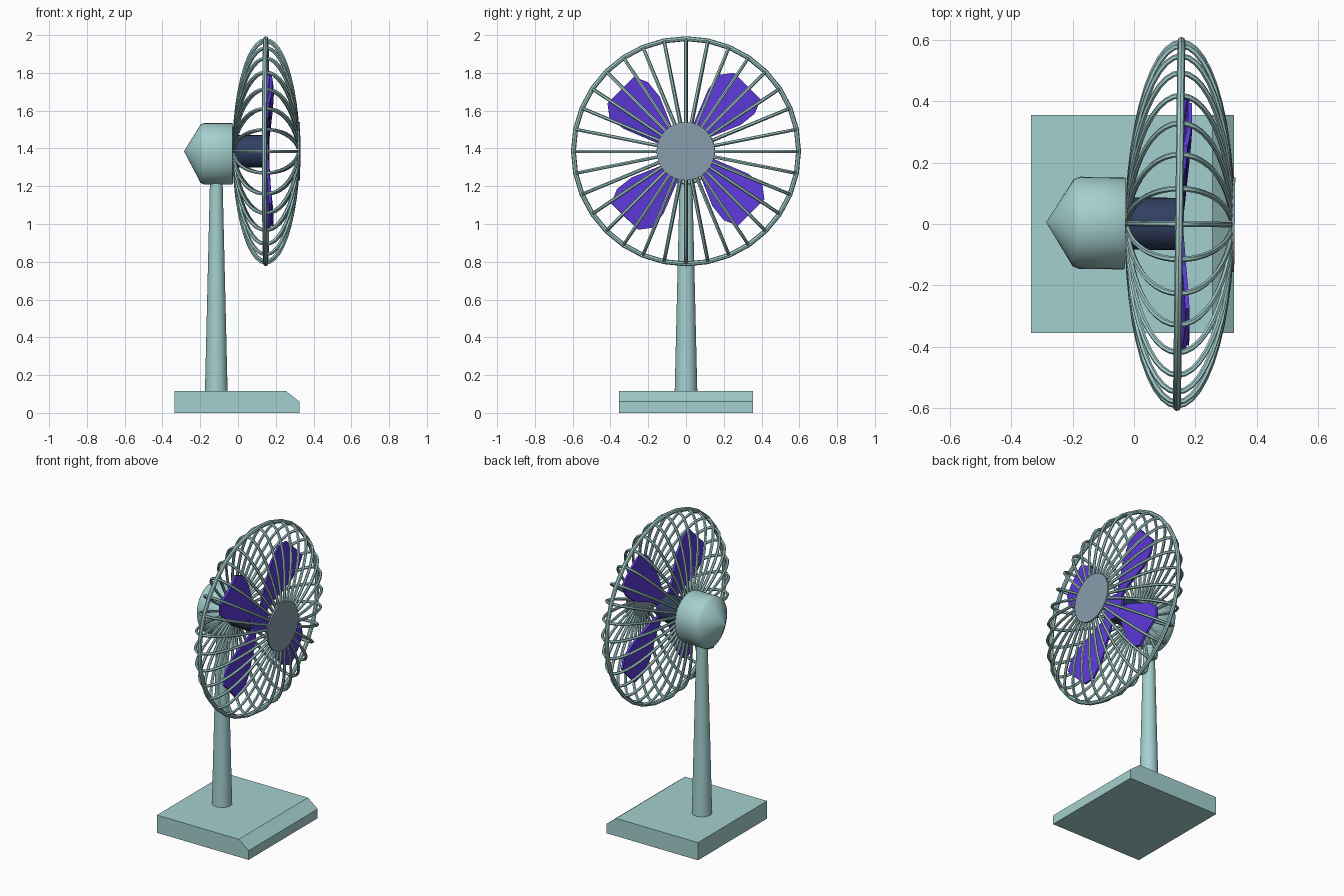
import bpy, bmesh, math
from mathutils import Matrix, Vector

if "Cube" in bpy.data.objects:
    bpy.data.objects.remove(bpy.data.objects["Cube"])

# The head is tilted very slightly sideways about the guard centre
HEAD = Matrix.Translation((0.147, 0, 1.385)) @ Matrix.Rotation(math.radians(-0.7), 4, 'Z')


def material(name, rgb):
    m = bpy.data.materials.new(name)
    m.diffuse_color = (*rgb, 1)
    m.use_nodes = True
    m.node_tree.nodes["Principled BSDF"].inputs["Base Color"].default_value = m.diffuse_color
    return m


TEAL = material("teal", (0.37, 0.63, 0.62))
SLATE = material("slate", (0.24, 0.34, 0.41))
NAVY = material("navy", (0.03, 0.05, 0.12))
PURPLE = material("purple", (0.11, 0.042, 0.70))


def finish(name, bm, mat, matrix=Matrix(), smooth=None):
    bmesh.ops.recalc_face_normals(bm, faces=bm.faces)
    me = bpy.data.meshes.new(name)
    bm.to_mesh(me)
    bm.free()
    ob = bpy.data.objects.new(name, me)
    bpy.context.collection.objects.link(ob)
    ob.matrix_world = matrix
    me.materials.append(mat)
    if smooth:
        bpy.ops.object.select_all(action='DESELECT')
        ob.select_set(True)
        bpy.context.view_layer.objects.active = ob
        bpy.ops.object.shade_smooth_by_angle(angle=math.radians(smooth))
    return ob


def lathe_x(name, profile, mat, sides=32, droop=1.0, smooth=30):
    """Revolve (x, radius) points about the head's x axis and cap the ends."""
    bm = bmesh.new()
    rings = []
    for x, r in profile:
        ring = []
        for i in range(sides):
            a = 2 * math.pi * i / sides
            z = r * math.sin(a)
            ring.append(bm.verts.new((x, r * math.cos(a), z * (droop if z < 0 else 1))))
        rings.append(ring)
    for a, b in zip(rings, rings[1:]):
        for i in range(sides):
            j = (i + 1) % sides
            bm.faces.new((a[i], a[j], b[j], b[i]))
    bm.faces.new(rings[0])
    bm.faces.new(rings[-1])
    return finish(name, bm, mat, HEAD, smooth)


# Base slab with a bevelled front edge
bm = bmesh.new()
side = [(-0.335, 0), (0.325, 0), (0.325, 0.06), (0.255, 0.115), (-0.335, 0.115)]
face = bm.faces.new([bm.verts.new((x, -0.355, z)) for x, z in side])
ext = bmesh.ops.extrude_face_region(bm, geom=[face])
bmesh.ops.translate(bm, vec=(0, 0.71, 0),
                    verts=[v for v in ext['geom'] if isinstance(v, bmesh.types.BMVert)])
finish("base", bm, TEAL)

# Tapered pole
bm = bmesh.new()
bmesh.ops.create_cone(bm, cap_ends=True, segments=32, radius1=0.06, radius2=0.033, depth=1.14)
finish("pole", bm, TEAL, Matrix.Translation((-0.115, 0, 0.68)), 30)

# Motor housing, shaft, blade hub and front badge disc
lathe_x("motor_housing", [(-0.432, 0.002), (-0.345, 0.142), (-0.325, 0.15), (-0.18, 0.15),
                          (-0.174, 0.146)], TEAL, droop=1.18, smooth=50)
lathe_x("shaft", [(-0.18, 0.085), (0.0, 0.085)], NAVY)
lathe_x("blade_hub", [(-0.015, 0.08), (0.015, 0.08)], PURPLE)
lathe_x("front_disc", [(0.171, 0.154), (0.181, 0.154)], SLATE)

# Guard rim
bm = bmesh.new()
N, M = 32, 8
grid = []
for i in range(N):
    a = 2 * math.pi * i / N
    grid.append([])
    for k in range(M):
        b = 2 * math.pi * k / M
        r = 0.596 + 0.013 * math.cos(b)
        grid[-1].append(bm.verts.new((0.013 * math.sin(b), r * math.cos(a), r * math.sin(a))))
for i in range(N):
    for k in range(M):
        p, q, l = grid[i], grid[(i + 1) % N], (k + 1) % M
        bm.faces.new((p[k], q[k], q[l], p[l]))
finish("guard_rim", bm, TEAL, HEAD, 40)


def guard_wires(name, depth, r_inner):
    """32 wires following a quarter ellipse from the rim to the axis."""
    cu = bpy.data.curves.new(name, 'CURVE')
    cu.dimensions = '3D'
    cu.bevel_depth = 0.009
    cu.bevel_resolution = 1
    cu.use_fill_caps = True
    t_end = math.acos(r_inner / 0.592)
    for i in range(32):
        a = 2 * math.pi * i / 32
        sp = cu.splines.new('POLY')
        sp.points.add(10)
        for k, p in enumerate(sp.points):
            t = t_end * k / 10
            r = 0.592 * math.cos(t)
            p.co = (depth * math.sin(t), r * math.cos(a), r * math.sin(a), 1)
    cu.materials.append(TEAL)
    ob = bpy.data.objects.new(name, cu)
    bpy.context.collection.objects.link(ob)
    ob.matrix_world = HEAD
    bpy.ops.object.select_all(action='DESELECT')
    ob.select_set(True)
    bpy.context.view_layer.objects.active = ob
    bpy.ops.object.convert(target='MESH')
    bpy.ops.object.shade_smooth_by_angle(angle=math.radians(50))


guard_wires("front_guard_wires", 0.172, 0.10)
guard_wires("rear_guard_wires", -0.168, 0.08)

# Four blades: a lofted outline between two edges, with a gentle camber
edge_a = [(0.02, 0.05), (0.04, 0.14), (0.12, 0.33), (0.18, 0.405), (0.255, 0.415)]
edge_b = [(0.05, 0.02), (0.127, 0.075), (0.29, 0.14), (0.365, 0.20), (0.395, 0.275)]
STEPS = 6
for n in range(4):
    bm = bmesh.new()
    rows = []
    for s, (pa, pb) in enumerate(zip(edge_a, edge_b)):
        rows.append([])
        for k in range(STEPS + 1):
            u = k / STEPS
            y, z = Vector(pa).lerp(Vector(pb), u)
            x = 0.006 * s + 0.012 * (u - 0.5) + 0.006 * math.sin(u * math.pi)
            rows[-1].append(bm.verts.new((x, y, z)))
    for p, q in zip(rows, rows[1:]):
        for k in range(STEPS):
            bm.faces.new((p[k], p[k + 1], q[k + 1], q[k]))
    ob = finish(f"blade_{n + 1}", bm, PURPLE, HEAD @ Matrix.Rotation(n * math.pi / 2, 4, 'X'))
    mod = ob.modifiers.new("thickness", 'SOLIDIFY')
    mod.thickness = 0.014
    mod.offset = 0
